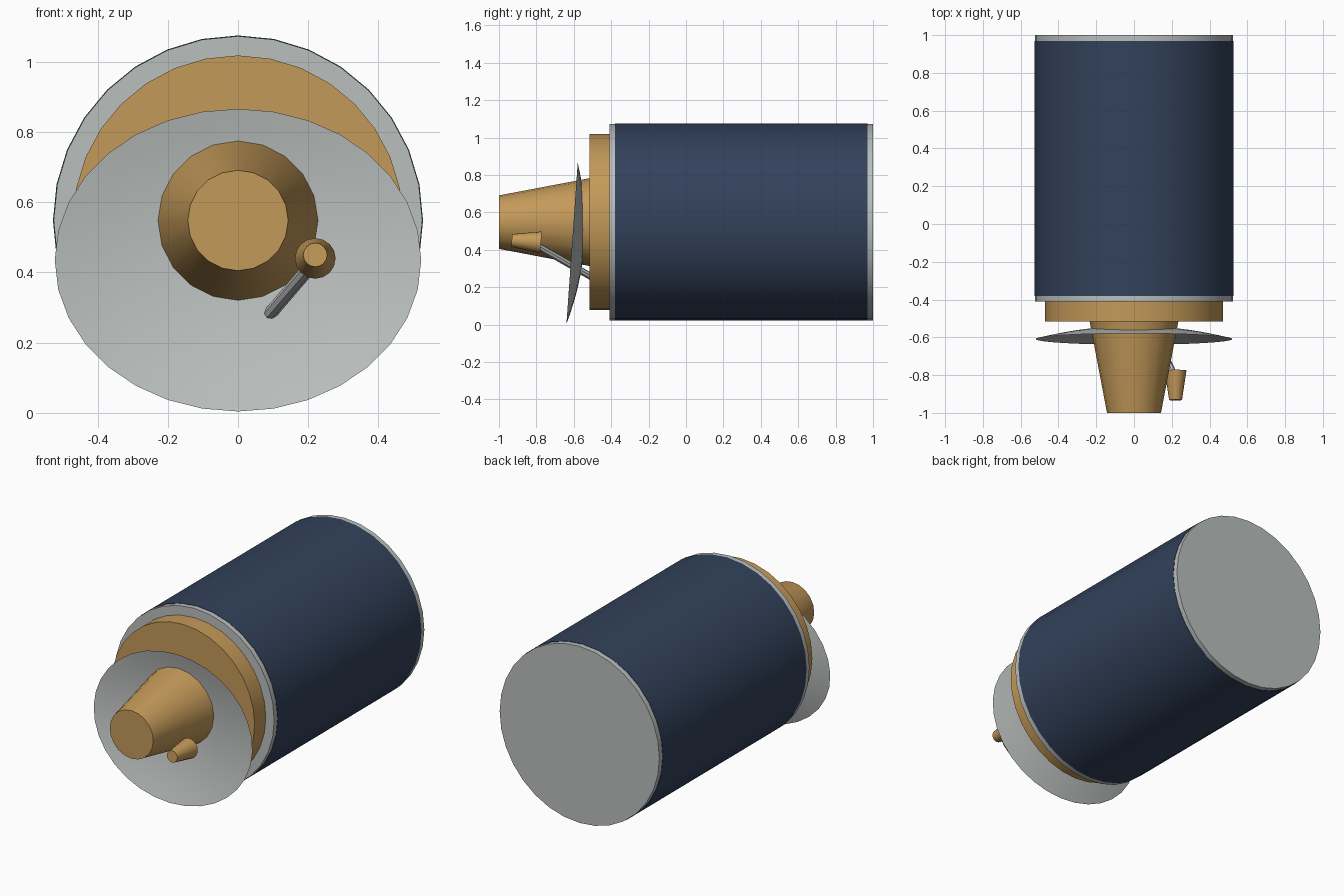
import bpy, bmesh, math
from mathutils import Vector, Matrix

cube = bpy.data.objects.get("Cube")
if cube:
    bpy.data.objects.remove(cube, do_unlink=True)


def make_material(name, rgb):
    mat = bpy.data.materials.new(name)
    mat.use_nodes = True
    color = (*rgb, 1.0)
    mat.diffuse_color = color
    mat.node_tree.nodes["Principled BSDF"].inputs["Base Color"].default_value = color
    return mat


navy = make_material("navy blanket", (0.032, 0.053, 0.104))
grey = make_material("light grey", (0.49, 0.52, 0.505))
gold = make_material("gold foil", (0.55, 0.32, 0.10))


def add_object(name, bm, mat):
    mesh = bpy.data.meshes.new(name)
    bm.to_mesh(mesh)
    bm.free()
    mesh.materials.append(mat)
    obj = bpy.data.objects.new(name, mesh)
    bpy.context.collection.objects.link(obj)
    bpy.ops.object.select_all(action="DESELECT")
    obj.select_set(True)
    bpy.context.view_layer.objects.active = obj
    bpy.ops.object.shade_smooth_by_angle(angle=math.radians(35))
    return obj


def frustum(name, start, end, r_start, r_end, sides, mat):
    """Capped cone or cylinder running from start to end."""
    start, end = Vector(start), Vector(end)
    axis = end - start
    # Keep one vertex pointing up for parts lying along y
    z = axis.normalized()
    x = Vector((0, 0, 1)).cross(z).normalized()
    y = z.cross(x)
    turn = Matrix((x, y, z)).transposed().to_4x4()
    bm = bmesh.new()
    bmesh.ops.create_cone(
        bm, cap_ends=True, segments=sides, radius1=r_start, radius2=r_end,
        depth=axis.length,
        matrix=Matrix.Translation((start + end) / 2) @ turn)
    return add_object(name, bm, mat)


AXIS = 0.548


def coaxial(name, y0, y1, r0, r1, sides, mat):
    return frustum(name, (0, y0, AXIS), (0, y1, AXIS), r0, r1, sides, mat)


# Main barrel with end rims
coaxial("main_body", -0.38, 0.97, 0.527, 0.527, 32, navy)
coaxial("front_rim", -0.41, -0.38, 0.525, 0.525, 32, grey)
coaxial("rear_rim", 0.97, 1.0, 0.525, 0.525, 32, grey)

# Front collar and nose cone
coaxial("front_collar", -0.515, -0.41, 0.47, 0.47, 32, gold)
coaxial("nose_cone", -1.0, -0.515, 0.143, 0.235, 20, gold)


# Shallow oval dish, tilted slightly forward at the bottom
def dish(name, center, half_width, half_height, depth, tilt, sides=32, rings=8):
    bm = bmesh.new()
    hub = bm.verts.new((0, depth, 0))
    previous = None
    for k in range(1, rings + 1):
        t = k / rings
        ring = []
        for i in range(sides):
            a = 2 * math.pi * i / sides
            ring.append(bm.verts.new((half_width * t * math.sin(a),
                                      depth * (1 - t * t),
                                      half_height * t * math.cos(a))))
        for i in range(sides):
            j = (i + 1) % sides
            if previous:
                bm.faces.new((previous[i], ring[i], ring[j], previous[j]))
            else:
                bm.faces.new((hub, ring[i], ring[j]))
        previous = ring
    bmesh.ops.recalc_face_normals(bm, faces=bm.faces)
    bm.transform(Matrix.Translation(center) @ Matrix.Rotation(-tilt, 4, "X"))
    return add_object(name, bm, grey)


dish("antenna_dish", (0, -0.609, 0.435), 0.522, 0.432, 0.066, math.radians(4))

# Feed horn on its support rod
frustum("feed_horn", (0.22, -0.932, 0.45), (0.22, -0.775, 0.44), 0.034, 0.058, 16, gold)
frustum("feed_rod", (0.205, -0.785, 0.415), (0.07, -0.51, 0.258), 0.019, 0.019, 8, grey)
